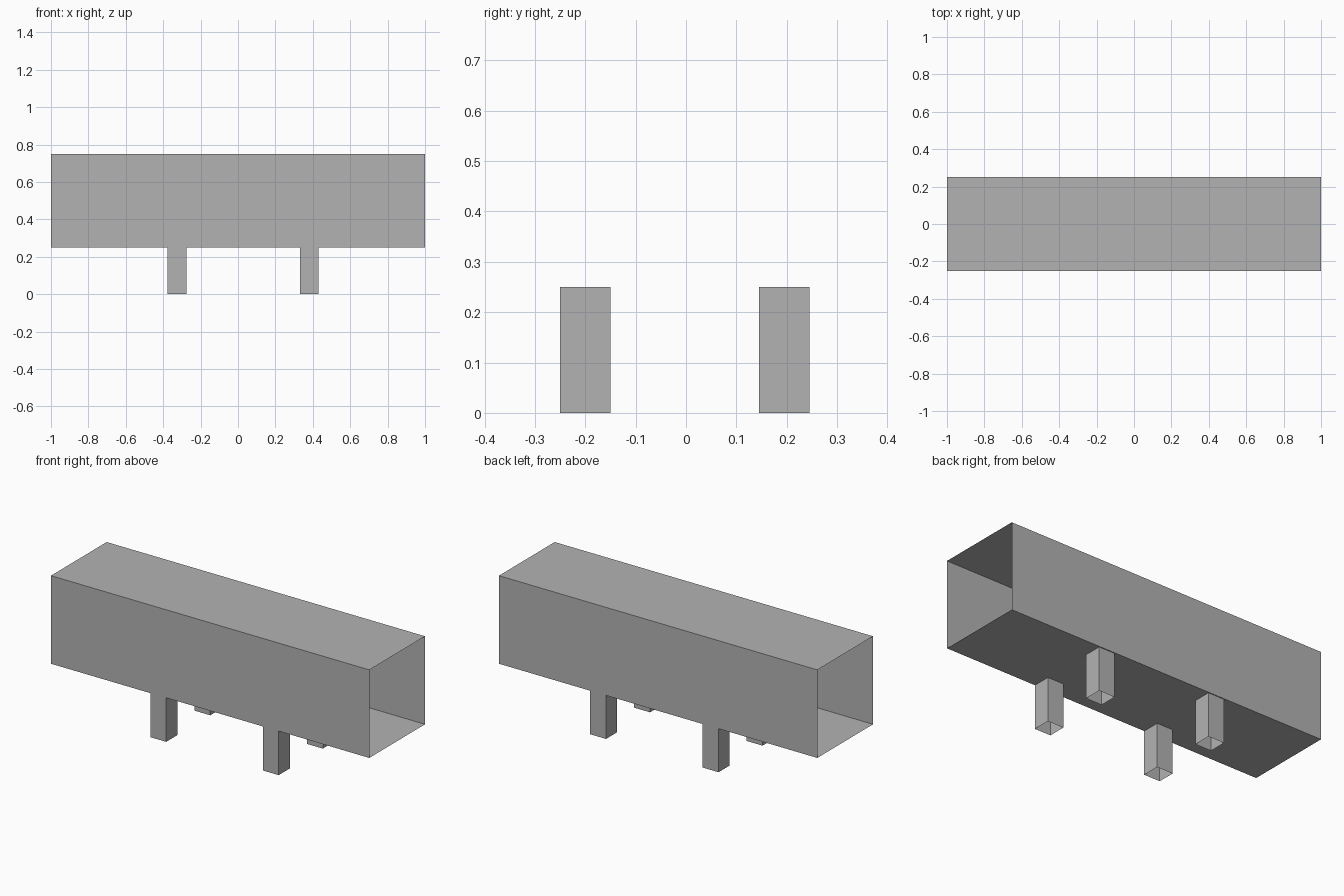
import bpy
import bmesh

cube = bpy.data.objects.get("Cube")
if cube:
    bpy.data.objects.remove(cube, do_unlink=True)

GREY = (0.45, 0.45, 0.45, 1.0)
grey = bpy.data.materials.new("plain grey")
grey.use_nodes = True
grey.diffuse_color = GREY
grey.node_tree.nodes["Principled BSDF"].inputs["Base Color"].default_value = GREY


def open_box(name, centre, size, axis):
    """Thin-walled box without the two end faces along one axis."""
    bm = bmesh.new()
    bmesh.ops.create_cube(bm, size=1)
    ends = [f for f in bm.faces if abs(f.normal[axis]) > 0.5]
    bmesh.ops.delete(bm, geom=ends, context='FACES_ONLY')
    bmesh.ops.scale(bm, vec=size, verts=bm.verts)
    mesh = bpy.data.meshes.new(name)
    bm.to_mesh(mesh)
    bm.free()
    mesh.materials.append(grey)
    obj = bpy.data.objects.new(name, mesh)
    obj.location = centre
    bpy.context.collection.objects.link(obj)
    return obj


# Long body, open at both ends
open_box("body", (0, 0, 0.5), (2, 0.5, 0.5), 0)

# Four hollow legs, open at top and bottom
for side, x in (("right", -0.326), ("left", 0.381)):
    for end, y in (("front", -0.2), ("back", 0.195)):
        open_box(f"{end}_{side}_leg", (x, y, 0.125), (0.1, 0.1, 0.25), 2)
